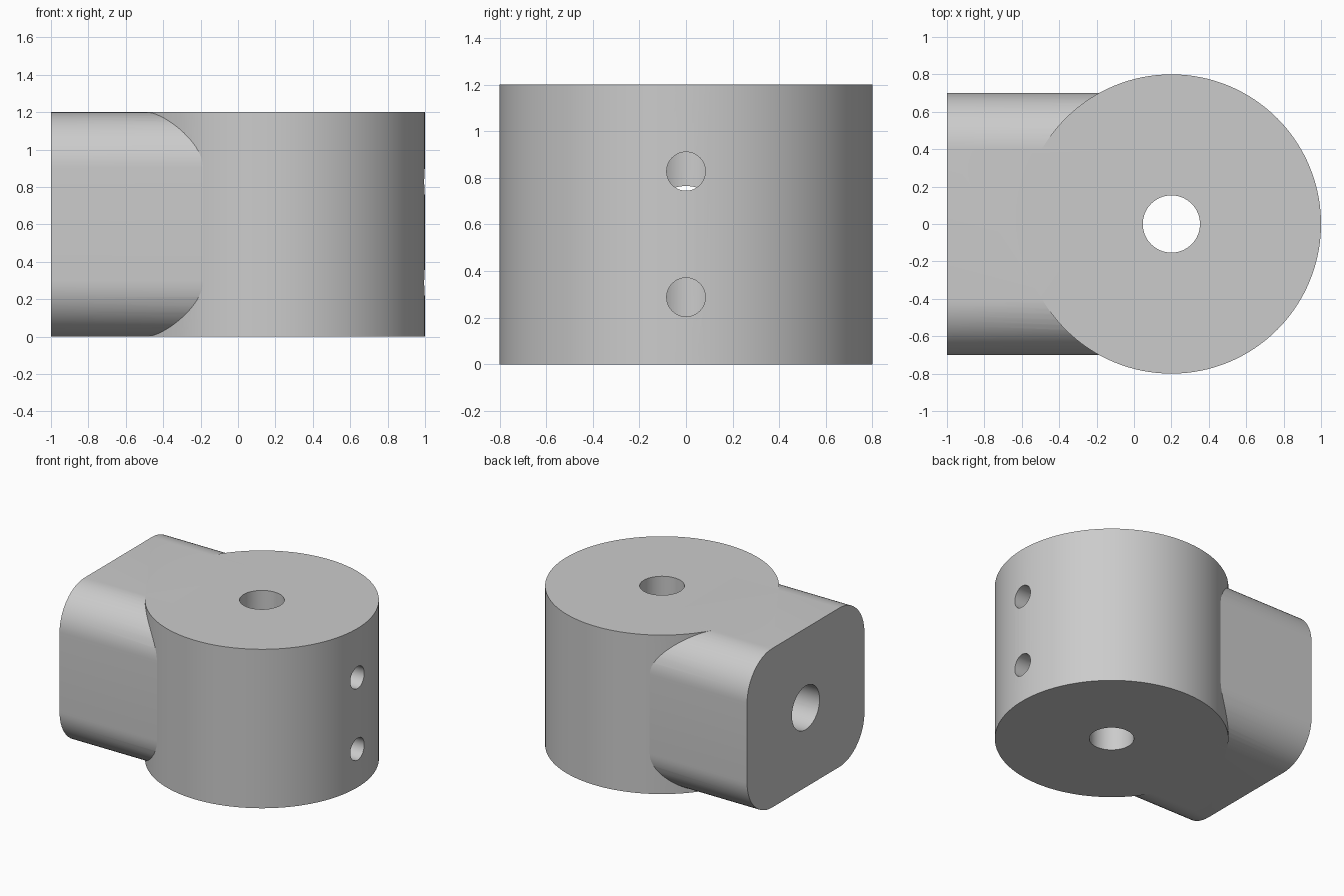
import bpy, bmesh, math
from mathutils import Matrix

if "Cube" in bpy.data.objects:
    bpy.data.objects.remove(bpy.data.objects["Cube"])

H = 1.2      # overall height
CX = 0.2     # cylinder axis x

grey = bpy.data.materials.new("light_grey")
grey.diffuse_color = (0.6, 0.6, 0.6, 1)
grey.use_nodes = True
grey.node_tree.nodes["Principled BSDF"].inputs["Base Color"].default_value = grey.diffuse_color


def to_object(name, bm):
    bmesh.ops.recalc_face_normals(bm, faces=bm.faces[:])
    me = bpy.data.meshes.new(name)
    bm.to_mesh(me)
    bm.free()
    me.materials.append(grey)
    ob = bpy.data.objects.new(name, me)
    bpy.context.collection.objects.link(ob)
    return ob


def cylinder(name, r, depth, loc, along_x=False, segs=64):
    bm = bmesh.new()
    m = Matrix.Translation(loc)
    if along_x:
        m = m @ Matrix.Rotation(math.pi / 2, 4, 'Y')
    bmesh.ops.create_cone(bm, cap_ends=True, segments=segs, radius1=r,
                          radius2=r, depth=depth, matrix=m)
    return to_object(name, bm)


def rounded_bar(name, x0, x1, half_w, height, r, steps=16):
    # rounded rectangle in the YZ plane, extruded along x
    bm = bmesh.new()
    verts = []
    for q, (sy, sz) in enumerate([(1, 1), (-1, 1), (-1, -1), (1, -1)]):
        for i in range(steps + 1):
            a = math.pi / 2 * (q + i / steps)
            verts.append(bm.verts.new((x0,
                                       sy * (half_w - r) + r * math.cos(a),
                                       height / 2 + sz * (height / 2 - r) + r * math.sin(a))))
    face = bm.faces.new(verts)
    ext = bmesh.ops.extrude_face_region(bm, geom=[face], use_keep_orig=True)
    bmesh.ops.translate(bm, vec=(x1 - x0, 0, 0),
                        verts=[g for g in ext["geom"] if isinstance(g, bmesh.types.BMVert)])
    return to_object(name, bm)


def boolean(target, other, op):
    bpy.context.view_layer.objects.active = target
    mod = target.modifiers.new(op.lower(), 'BOOLEAN')
    mod.operation = op
    mod.solver = 'EXACT'
    mod.object = other
    bpy.ops.object.modifier_apply(modifier=mod.name)
    bpy.data.objects.remove(other, do_unlink=True)


# main drum with the rounded side arm
body = cylinder("coupling_body", 0.8, H, (CX, 0, H / 2), segs=128)
boolean(body, rounded_bar("side_arm", -1, 0, 0.7, H, 0.3), 'UNION')

# vertical bore, arm bore, and two screw holes, all meeting at the drum axis
boolean(body, cylinder("vertical_bore", 0.153, 2, (CX, 0, H / 2)), 'DIFFERENCE')
boolean(body, cylinder("arm_bore", 0.165, 1.4, (CX - 0.7, 0, 0.6), True), 'DIFFERENCE')
for z in (0.288, 0.828):
    boolean(body, cylinder("screw_hole", 0.083, 1.0, (CX + 0.5, 0, z), True, 48), 'DIFFERENCE')

# smooth curves with sharp rims
bpy.ops.object.select_all(action='DESELECT')
body.select_set(True)
bpy.context.view_layer.objects.active = body
bpy.ops.object.shade_smooth_by_angle(angle=math.radians(25))
